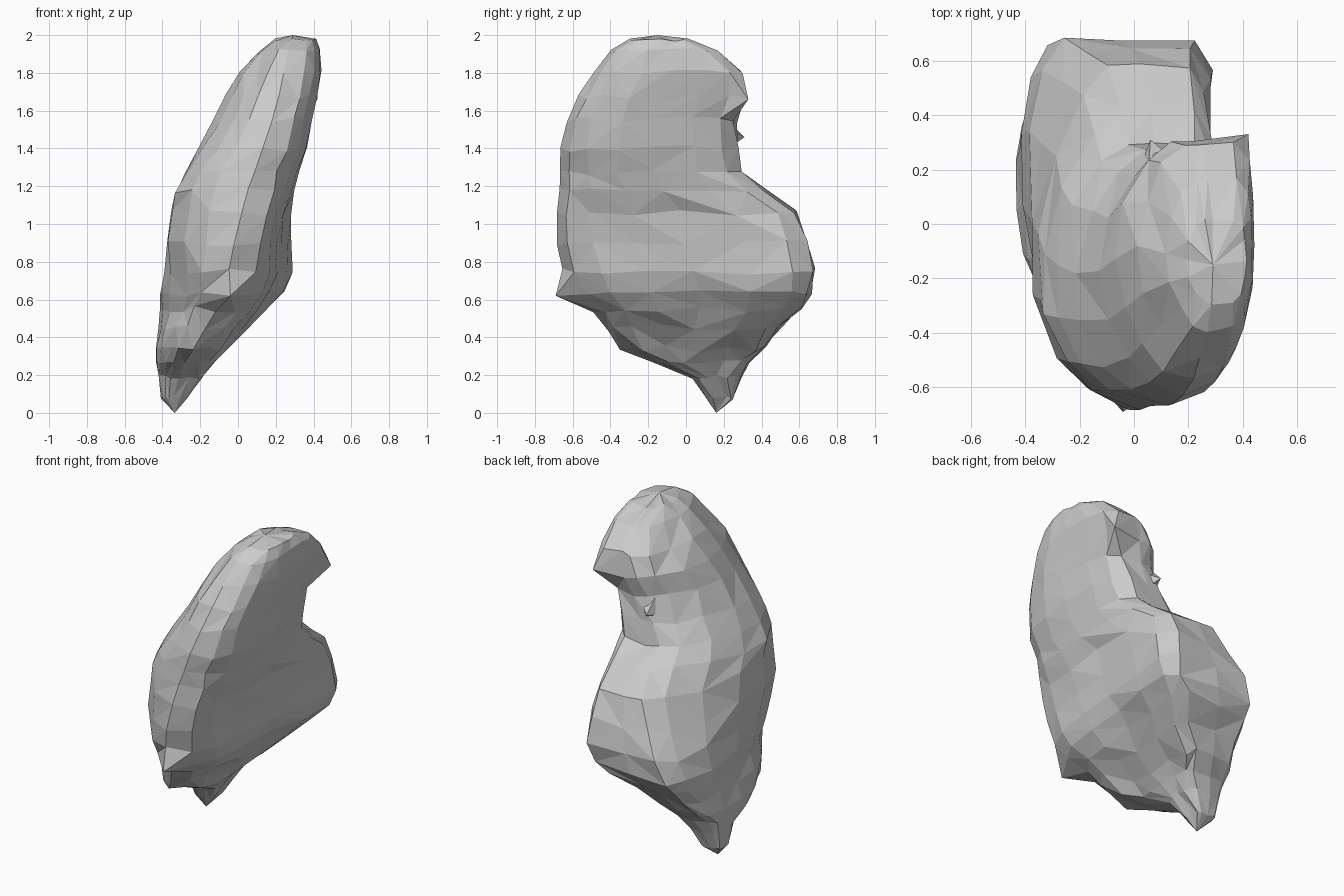
import bpy, bmesh, random
from mathutils import Vector

random.seed(11)

stone = bpy.data.materials.new("grey_stone")
stone.diffuse_color = (0.6, 0.6, 0.6, 1)

# Horizontal slices of the leaning slab: z, y front, y back, x left, x right, x of front ridge
SLICES = [
    (0.08, 0.10, 0.25, -0.41, -0.27, -0.34),
    (0.19, 0.03, 0.29, -0.42, -0.19, -0.32),
    (0.27, -0.17, 0.33, -0.435, -0.13, -0.28),
    (0.34, -0.34, 0.42, -0.44, -0.07, -0.24),
    (0.45, -0.42, 0.50, -0.42, 0.05, -0.18),
    (0.55, -0.49, 0.62, -0.41, 0.16, -0.13),
    (0.63, -0.58, 0.66, -0.42, 0.25, -0.07),
    (0.75, -0.655, 0.685, -0.40, 0.28, -0.05),
    (0.90, -0.685, 0.65, -0.39, 0.28, -0.02),
    (1.06, -0.69, 0.59, -0.36, 0.285, 0.02),
    (1.18, -0.68, 0.42, -0.33, 0.31, 0.06),
    (1.27, -0.67, 0.31, -0.28, 0.335, 0.08),
    (1.40, -0.655, 0.28, -0.21, 0.365, 0.13),
    (1.55, -0.63, 0.26, -0.12, 0.395, 0.18),
    (1.67, -0.58, 0.31, -0.06, 0.415, 0.21),
    (1.80, -0.50, 0.30, 0.02, 0.435, 0.24),
    (1.92, -0.40, 0.17, 0.12, 0.435, 0.27),
    (1.975, -0.30, 0.02, 0.19, 0.41, 0.29),
]
# Slice outline: positions along y, and the share of the width there at key heights
ALONG = (0.05, 0.15, 0.32, 0.52, 0.74, 0.91, 0.99)
LEFT = [
    (0.65, (0.36, 0.60, 0.85, 0.97, 1.00, 0.90, 0.68)),
    (1.06, (0.46, 0.74, 0.98, 0.98, 0.80, 0.52, 0.28)),
    (1.25, (0.48, 0.78, 1.00, 0.98, 0.82, 0.54, 0.25)),
    (1.60, (0.36, 0.64, 0.92, 1.00, 0.90, 0.62, 0.28)),
]
RIGHT = [
    (0.30, (0.50, 0.82, 0.97, 1.00, 0.98, 0.92, 0.72)),
    (0.62, (0.42, 0.62, 0.70, 0.78, 0.93, 1.00, 0.82)),
    (0.85, (0.44, 0.64, 0.74, 0.82, 0.94, 1.00, 0.80)),
    (1.40, (0.55, 0.82, 0.95, 1.00, 0.95, 0.80, 0.48)),
    (1.80, (0.58, 0.84, 0.98, 1.00, 0.98, 0.90, 0.62)),
]
# Single corners pulled out of the outline: (slice, corner) -> position
SPURS = {
    (6, 0): (-0.04, -0.69, 0.62),
    (14, 7): (0.42, 0.33, 1.66),
}


def shares(keys, z):
    """Blend the width shares between the two nearest key heights."""
    if z <= keys[0][0]:
        return keys[0][1]
    for (z0, a), (z1, b) in zip(keys, keys[1:]):
        if z <= z1:
            f = (z - z0) / (z1 - z0)
            return [p + (q - p) * f for p, q in zip(a, b)]
    return keys[-1][1]


def slice_points(z, y0, y1, xl, xr, xm):
    def side(keys, edge):
        return [Vector((xm + (edge - xm) * w, y0 + (y1 - y0) * t, z))
                for t, w in zip(ALONG, shares(keys, z))]
    return ([Vector((xm, y0, z))] + side(RIGHT, xr)
            + [Vector((xm, y1, z))] + side(LEFT, xl)[::-1])


def chip(p, amount):
    return p + Vector([random.uniform(-amount, amount) * k for k in (0.7, 0.9, 1.3)])


def finish(bm, name):
    bmesh.ops.recalc_face_normals(bm, faces=bm.faces)
    mesh = bpy.data.meshes.new(name)
    bm.to_mesh(mesh)
    bm.free()
    mesh.materials.append(stone)
    obj = bpy.data.objects.new(name, mesh)
    bpy.context.collection.objects.link(obj)


# Boulder: chipped slices joined by irregular triangles
bm = bmesh.new()
rings = []
for k, s in enumerate(SLICES):
    amount = 0.015 if 0.3 < s[0] < 1.85 else 0.007
    pts = [chip(p, amount) for p in slice_points(*s)]
    rings.append([bm.verts.new(SPURS.get((k, i), p)) for i, p in enumerate(pts)])
n = len(rings[0])
for a, b in zip(rings, rings[1:]):
    for i in range(n):
        j = (i + 1) % n
        quad = [a[i], a[j], b[j], b[i]]
        k = random.randint(0, 1)
        q = quad[k:] + quad[:k]
        bm.faces.new((q[0], q[1], q[2]))
        bm.faces.new((q[0], q[2], q[3]))
for ring, tip in ((rings[0], (-0.335, 0.16, 0.0)), (rings[-1], (0.29, -0.15, 2.0))):
    v = bm.verts.new(tip)
    for i in range(n):
        bm.faces.new((ring[i], ring[(i + 1) % n], v))
finish(bm, "boulder")

# Small crag in the notch behind the upper half
bm = bmesh.new()
base = [bm.verts.new(p) for p in
        ((0.0, 0.15, 1.42), (0.14, 0.2, 1.38), (0.19, 0.2, 1.52), (0.05, 0.15, 1.62))]
tip = bm.verts.new((0.06, 0.31, 1.46))
bm.faces.new(base)
for i in range(4):
    bm.faces.new((base[i], base[(i + 1) % 4], tip))
finish(bm, "notch_crag")
